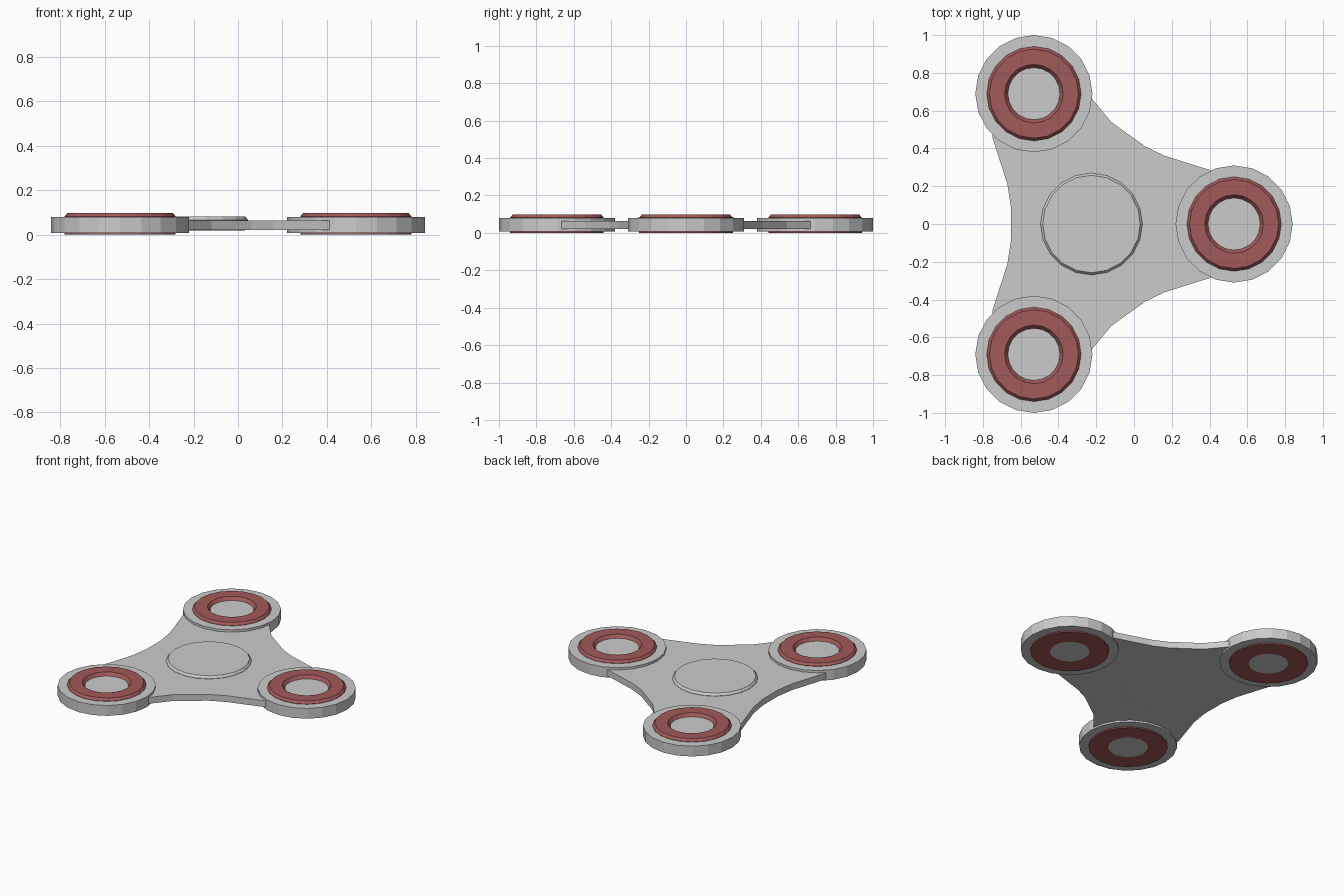
import bpy, bmesh, math

if "Cube" in bpy.data.objects:
    bpy.data.objects.remove(bpy.data.objects["Cube"])

SIDES = 20
LOBES = [(0.53, 0.0), (-0.53, 0.69), (-0.53, -0.69)]

red = bpy.data.materials.new("ring_red")
red.diffuse_color = (0.36, 0.10, 0.10, 1)
red.use_nodes = True
red.node_tree.nodes["Principled BSDF"].inputs["Base Color"].default_value = red.diffuse_color


def finish(name, bm, loc=(0, 0), mat=None):
    bmesh.ops.recalc_face_normals(bm, faces=bm.faces[:])
    me = bpy.data.meshes.new(name)
    bm.to_mesh(me)
    bm.free()
    ob = bpy.data.objects.new(name, me)
    ob.location = (loc[0], loc[1], 0)
    bpy.context.collection.objects.link(ob)
    if mat:
        me.materials.append(mat)
    return ob


def lathe(name, profile, loc, closed, mat=None):
    """Turn (radius, z) points round z; closed makes a ring, otherwise a capped disc."""
    bm = bmesh.new()
    rows = [[bm.verts.new((r * math.cos(2 * math.pi * i / SIDES),
                           r * math.sin(2 * math.pi * i / SIDES), z))
             for i in range(SIDES)] for r, z in profile]
    pairs = list(zip(rows, rows[1:]))
    if closed:
        pairs.append((rows[-1], rows[0]))
    for a, b in pairs:
        for i in range(SIDES):
            j = (i + 1) % SIDES
            bm.faces.new((a[i], a[j], b[j], b[i]))
    if not closed:
        bm.faces.new(rows[0])
        bm.faces.new(rows[-1])
    return finish(name, bm, loc, mat)


# Three-armed plate: upper half of the outline, mirrored across y
half = [(0.53, 0.25), (0.41, 0.283), (0.16, 0.362), (0.06, 0.41), (-0.12, 0.54),
        (-0.22, 0.66), (-0.30, 0.78), (-0.53, 0.85), (-0.72, 0.70),
        (-0.75, 0.46), (-0.67, 0.21), (-0.65, 0.08)]
outline = half + [(x, -y) for x, y in reversed(half)]
bm = bmesh.new()
low = [bm.verts.new((x, y, 0.02)) for x, y in outline]
face = bm.faces.new(low)
ext = bmesh.ops.extrude_face_region(bm, geom=[face])
top = [v for v in ext["geom"] if isinstance(v, bmesh.types.BMVert)]
bmesh.ops.translate(bm, verts=top, vec=(0, 0, 0.044))
bmesh.ops.triangulate(bm, faces=[f for f in bm.faces if len(f.verts) > 4])
finish("body_plate", bm)

# Central finger pad
lathe("finger_pad", [(0.255, 0.019), (0.27, 0.022), (0.27, 0.066), (0.258, 0.081)],
      (-0.225, 0), False)

# Weights at the arm ends: grey rim, red ring, grey core
for n, loc in enumerate(LOBES, 1):
    lathe(f"weight_rim_{n}", [(0.25, 0.008), (0.31, 0.008), (0.31, 0.08), (0.25, 0.08)],
          loc, True)
    lathe(f"weight_ring_{n}", [(0.125, 0.0), (0.25, 0.0), (0.25, 0.082), (0.236, 0.098),
                               (0.155, 0.098), (0.138, 0.076)], loc, True, red)
    lathe(f"weight_core_{n}", [(0.125, 0.0), (0.138, 0.077)], loc, False)
